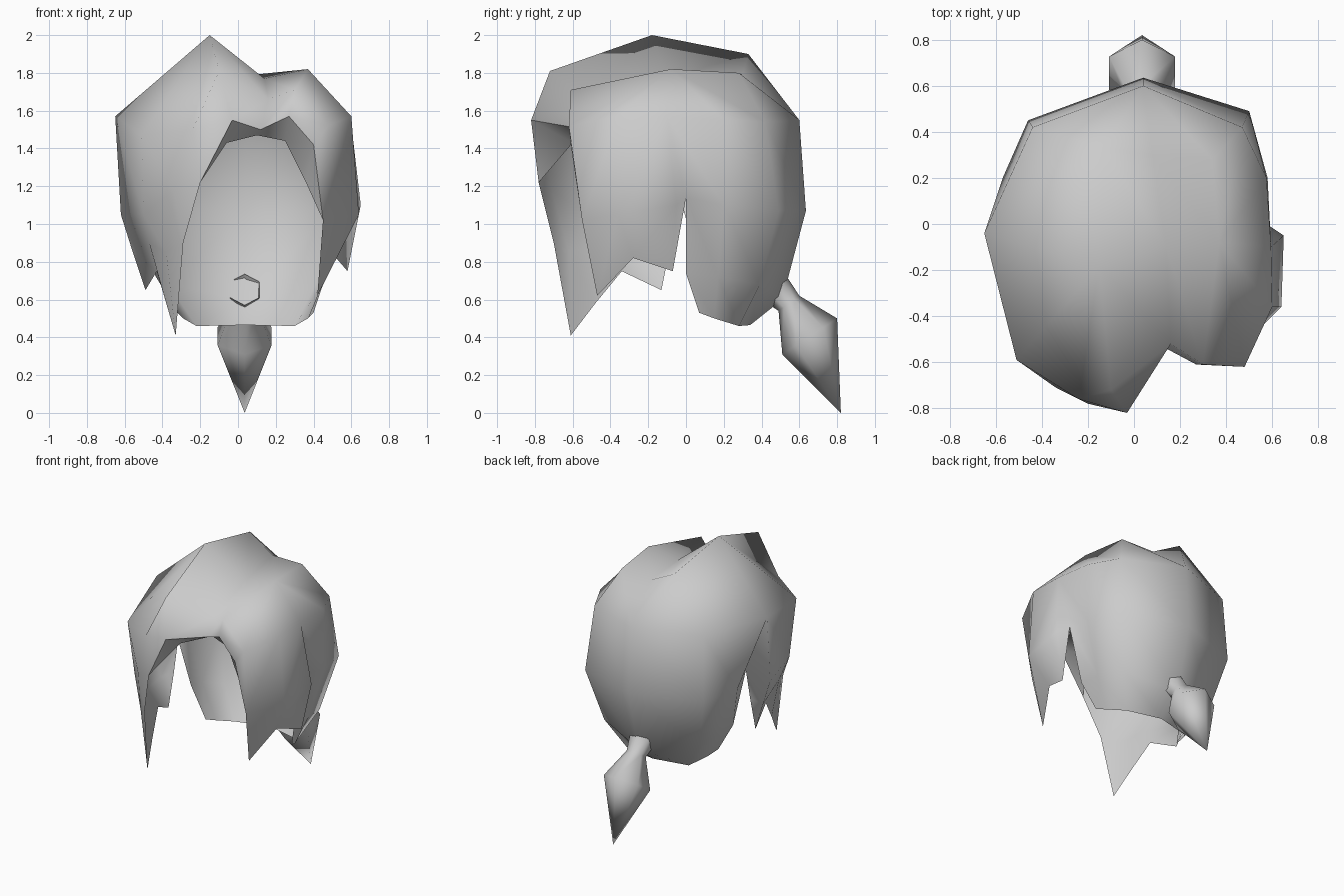
import bpy, bmesh, math
from mathutils import Vector

cube = bpy.data.objects.get("Cube")
if cube:
    bpy.data.objects.remove(cube)

hair_colour = bpy.data.materials.new("light_grey_hair")
hair_colour.use_nodes = True
grey = (0.6, 0.6, 0.6, 1)
hair_colour.diffuse_color = grey
hair_colour.node_tree.nodes["Principled BSDF"].inputs["Base Color"].default_value = grey


def loft(name, patches, centre=None, closed=False):
    """Skin each patch (a list of point columns), sharing equal points."""
    bm = bmesh.new()
    shared = {}

    def vert(point):
        key = tuple(round(value, 3) for value in point)
        if key not in shared:
            shared[key] = bm.verts.new(key)
        return shared[key]

    for columns in patches:
        following = columns[1:] + (columns[:1] if closed else [])
        for left, right in zip(columns, following):
            for row in range(len(left) - 1):
                corners = [left[row], left[row + 1], right[row + 1], right[row]]
                ring = list(dict.fromkeys(vert(p) for p in corners))
                if len(ring) > 2 and not bm.faces.get(ring):
                    bm.faces.new(ring)

    # Point every face away from the middle of the head
    bm.normal_update()
    if centre is None:
        bmesh.ops.recalc_face_normals(bm, faces=bm.faces[:])
    else:
        middle = Vector(centre)
        for face in bm.faces:
            if face.normal.dot(face.calc_center_median() - middle) < 0:
                face.normal_flip()
    mesh = bpy.data.meshes.new(name)
    bm.to_mesh(mesh)
    bm.free()
    mesh.materials.append(hair_colour)
    mesh.shade_smooth()
    obj = bpy.data.objects.new(name, mesh)
    bpy.context.collection.objects.link(obj)
    return obj


# Crown lines, front to back: left ridge, parting valley, right ridge
left_brow, left_peak, left_rear = (.3, -.61, 1.71), (.37, -.08, 1.82), (.34, .28, 1.8)
parting = [(.16, -.52, 1.66), (.14, -.1, 1.77), (.08, .3, 1.79)]
brow, peak, rear = (-.1, -.72, 1.81), (-.15, -.18, 2), (-.13, .33, 1.9)
crown = [[left_brow, left_peak, left_rear], parting, [brow, peak, rear]]

# Back hair: columns from the left slit round to the right slit
left_side = (.595, -.1, 1.57)
left_slit = (.575, 0, 1.14)
right_side = (-.65, -.04, 1.57)
right_slit = (-.48, -.03, 1.13)
nape = [(.04, .6, 1.55), (.04, .635, 1.07), (.04, .51, .6), (.04, .34, .465)]
back = [
    [left_peak, left_side, left_slit, (.47, 0, .74), (.4, .07, .53)],
    [left_peak, (.575, .2, 1.55), (.58, .2, 1.1), (.47, .17, .72), (.37, .15, .5)],
    [left_rear, (.47, .42, 1.54), (.5, .49, 1.07), (.41, .39, .68), (.3, .28, .46)],
    [parting[2]] + nape,
    [rear] + nape,
    [rear, (-.44, .42, 1.55), (-.46, .45, 1.07), (-.37, .36, .68), (-.22, .28, .46)],
    [peak, right_side, (-.57, .2, 1.1), (-.44, .2, .73), (-.29, .15, .5)],
    [peak, right_side, right_slit, (-.45, .08, .75), (-.32, .07, .53)],
]

# Side locks, each from its slit to the face opening
left_tip = (.58, -.07, .75)
right_tip = (-.49, -.13, .65)
temple = (.48, -.62, 1.52)
cheek = (.45, -.55, 1.02)
left_lock = [
    [left_peak, left_side, left_slit, left_tip],
    [left_peak, left_side, (.65, -.05, 1.1), left_tip],
    [left_peak, (.6, -.36, 1.57), (.64, -.36, 1.05), (.52, -.28, .82)],
    [left_brow, temple, cheek, (.42, -.47, .62)],
]
right_lock = [
    [peak, right_side, right_slit, (-.48, -.08, .9), right_tip],
    [peak, right_side, (-.62, -.12, 1.05), (-.56, -.12, .86), right_tip],
    [peak, (-.51, -.59, 1.47), (-.5, -.52, 1.05), (-.47, -.44, .9), (-.43, -.34, .75)],
    [brow, (-.24, -.76, 1.5), (-.34, -.71, 1.18), (-.38, -.62, .85), (-.38, -.48, .58)],
    [brow, (-.03, -.82, 1.55), (-.2, -.78, 1.22), (-.29, -.7, .9), (-.33, -.61, .41)],
]

# Fringe over the forehead, with a small corner at the left temple
fringe_edge = [(.4, -.61, 1.42), (.27, -.61, 1.57), (.12, -.53, 1.5), (-.03, -.82, 1.55)]
fringe_top = [left_brow, parting[0], brow]
fringe = [[left_brow, temple]] + [list(pair) for pair in zip(fringe_top, fringe_edge[1:])]
corner = [[temple, point] for point in (cheek, fringe_edge[0], fringe_edge[1])]

loft("hair_shell", [back, left_lock, right_lock, fringe, corner, crown], centre=(0, 0, 1.1))

# Turned-in rim behind the fringe, pinched at both ends
bang_edge = right_lock[-1][2]
rim_outer = [cheek] + fringe_edge + [bang_edge]
rim_inner = [cheek, (.36, -.5, 1.22), (.25, -.48, 1.44),
             (.1, -.45, 1.47), (-.06, -.6, 1.43), bang_edge]
loft("fringe_rim", [[list(pair) for pair in zip(rim_outer, rim_inner)]])

# Ponytail: six-sided rings given by their top and bottom points and half width
rings = [((.525, .735), (.445, .57), .09), ((.6, .62), (.49, .54), .07),
         ((.8, .5), (.51, .31), .165), ((.82, 0), (.82, 0), 0)]
sides = 6
tail = []
for side in range(sides):
    angle = math.tau * side / sides
    column = []
    for top, bottom, half_width in rings:
        high, low = Vector(top), Vector(bottom)
        spot = (high + low) / 2 + (high - low) / 2 * math.cos(angle)
        column.append((.035 + half_width * math.sin(angle), spot.x, spot.y))
    tail.append(column)
loft("ponytail", [tail], closed=True)
